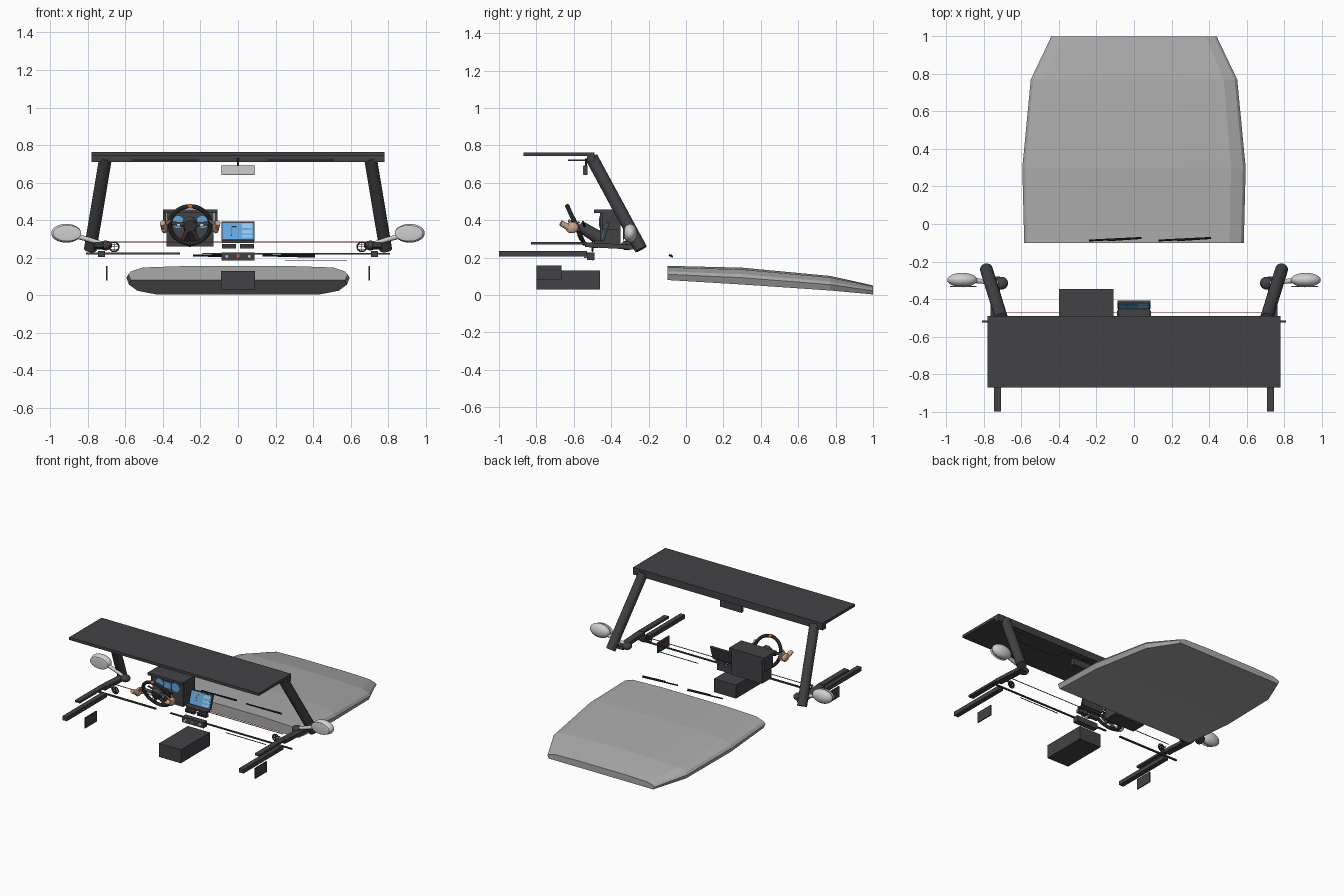
import bpy, bmesh, math
from mathutils import Vector, Matrix

if "Cube" in bpy.data.objects:
    bpy.data.objects.remove(bpy.data.objects["Cube"])


def material(name, r, g, b):
    m = bpy.data.materials.new(name)
    m.use_nodes = True
    m.diffuse_color = (r, g, b, 1)
    m.node_tree.nodes["Principled BSDF"].inputs["Base Color"].default_value = (r, g, b, 1)
    return m


DARK = material("charcoal trim", .055, .055, .062)
BLACK = material("black rubber", .02, .02, .022)
PAINT = material("grey paint", .40, .40, .40)
LIGHT = material("light grey shell", .62, .62, .62)
BLUE = material("screen blue", .12, .38, .75)
PALE = material("pale screen blue", .35, .65, .9)
SKIN = material("skin", .62, .38, .26)
ORANGE = material("orange accent", .65, .13, .04)


def finish(name, bm, mat, smooth=False):
    bmesh.ops.recalc_face_normals(bm, faces=bm.faces)
    me = bpy.data.meshes.new(name)
    bm.to_mesh(me)
    bm.free()
    me.materials.append(mat)
    ob = bpy.data.objects.new(name, me)
    bpy.context.collection.objects.link(ob)
    if smooth:
        bpy.ops.object.select_all(action="DESELECT")
        ob.select_set(True)
        bpy.context.view_layer.objects.active = ob
        bpy.ops.object.shade_smooth_by_angle(angle=math.radians(40))
    return ob


def box(name, mat, center, size, tilt=0):
    bm = bmesh.new()
    bmesh.ops.create_cube(bm, matrix=Matrix.Translation(center) @ Matrix.Rotation(tilt, 4, "X")
                          @ Matrix.Diagonal((*size, 1)))
    return finish(name, bm, mat)


def rod(name, mat, a, b, r, r2=None, sides=20):
    a, b = Vector(a), Vector(b)
    d = b - a
    bm = bmesh.new()
    bmesh.ops.create_cone(bm, cap_ends=True, segments=sides, radius1=r, radius2=r2 or r, depth=d.length,
                          matrix=Matrix.Translation((a + b) / 2) @ d.to_track_quat("Z", "Y").to_matrix().to_4x4())
    return finish(name, bm, mat, True)


def ball(name, mat, center, size):
    bm = bmesh.new()
    bmesh.ops.create_uvsphere(bm, u_segments=24, v_segments=14, radius=1,
                              matrix=Matrix.Translation(center) @ Matrix.Diagonal((*size, 1)))
    return finish(name, bm, mat, True)


def ring(name, mat, matrix, R, r, start=0, end=360, n=40, m=10):
    bm = bmesh.new()
    full = end - start == 360
    loops = []
    for i in range(n if full else n + 1):
        t = math.radians(start + (end - start) * i / n)
        loops.append([bm.verts.new(matrix @ Vector(((R + r * math.cos(u)) * math.cos(t),
                      (R + r * math.cos(u)) * math.sin(t), r * math.sin(u))))
                      for u in (math.tau * j / m for j in range(m))])
    for a, b in zip(loops, loops[1:] + (loops[:1] if full else [])):
        for j in range(m):
            bm.faces.new((a[j], b[j], b[(j + 1) % m], a[(j + 1) % m]))
    if not full:
        bm.faces.new(loops[0])
        bm.faces.new(loops[-1])
    return finish(name, bm, mat, True)


# Bonnet: lofted sections of (y, half width, top, bottom)
bm = bmesh.new()
loops = []
for y, w, top, low in ((-.1, .585, .157, .08), (.3, .595, .147, .056), (.77, .55, .103, .024), (1, .44, .052, .003)):
    h = top - low
    half = [(w * .45, top - .001), (w * .87, top - h * .12), (w * .975, top - h * .4),
            (w, top - h * .6), (w * .975, low)]
    pts = half + [(-x, z) for x, z in reversed(half)]
    loops.append([bm.verts.new((x, y, z)) for x, z in pts])
for a, b in zip(loops, loops[1:]):
    for j in range(len(a)):
        k = (j + 1) % len(a)
        bm.faces.new((a[j], a[k], b[k], b[j]))
bm.faces.new(loops[0])
bm.faces.new(loops[-1])
finish("bonnet", bm, PAINT)

# Wipers
for i, x in enumerate((-.24, .13)):
    rod(f"wiper_{i}", BLACK, (x, -.088, .212), (x + .28, -.074, .205), .005, sides=8)
    rod(f"wiper_arm_{i}", BLACK, (x + .1, -.088, .214), (x + .28, -.076, .212), .004, sides=8)

# Roof, header rail and interior mirror
box("roof_panel", DARK, (0, -.68, .752), (1.56, .38, .02))
box("header_rail", DARK, (0, -.51, .735), (1.56, .04, .05))
for i, x in enumerate((-.385, .335)):
    box(f"sun_visor_{i}", DARK, (x, -.58, .72), (.35, .1, .01))
rod("mirror_stem", BLACK, (0, -.535, .73), (0, -.535, .68), .006, sides=10)
box("inner_mirror_body", DARK, (0, -.537, .666), (.176, .02, .05))
box("inner_mirror_glass", LIGHT, (0, -.549, .666), (.17, .006, .046))

# Parts repeated on both sides
for s, side in ((1, "left"), (-1, "right")):
    rod(f"{side}_pillar", DARK, (s * .705, -.505, .735), (s * .787, -.24, .245), .034, sides=24)
    ball(f"{side}_mirror_shell", LIGHT, (s * .915, -.298, .33), (.08, .038, .05))
    ball(f"{side}_mirror_glass", LIGHT, (s * .91, -.333, .33), (.075, .004, .043))
    rod(f"{side}_mirror_arm", LIGHT, (s * .86, -.3, .315), (s * .72, -.315, .275), .014, .01)
    ball(f"{side}_mirror_mount", DARK, (s * .705, -.315, .265), (.034, .034, .026))
    box(f"{side}_armrest", DARK, (s * .727, -.765, .22), (.036, .47, .03))
    box(f"{side}_door_sill", DARK, (s * .74, -.68, .277), (.04, .3, .015))
    box(f"{side}_door_sill_front", DARK, (s * .74, -.41, .262), (.05, .26, .025), math.radians(-3))
    box(f"{side}_door_pocket", DARK, (s * .7, -.733, .118), (.008, .135, .078))
    face = Matrix.Translation((s * .66, -.5, .258)) @ Matrix.Rotation(math.pi / 2, 4, "X")
    ring(f"{side}_vent_rim", DARK, face, .025, .004, n=24, m=8)
    for k in (-1, 0, 1):
        box(f"{side}_vent_slat_{k}", DARK, (s * .66, -.5, .258 + k * .012), (.044, .01, .003))
    box(f"{side}_vent_bar", DARK, (s * .66, -.5, .258), (.003, .01, .046))
    rod(f"{side}_vent_light", ORANGE, (s * .69, -.505, .272), (s * .69, -.495, .272), .006, sides=10)

# Dashboard strips
box("dash_strip_right", DARK, (-.56, -.52, .222), (.5, .012, .01))
box("dash_strip_left", DARK, (.31, -.52, .222), (1, .012, .008))
box("ambient_strip", ORANGE, (0, -.47, .284), (1.4, .004, .004))
box("glovebox_seam", DARK, (.415, -.5, .186), (.33, .004, .004))

# Instrument binnacle
box("binnacle", DARK, (-.255, -.405, .35), (.25, .11, .18))
box("binnacle_hood", DARK, (-.255, -.42, .447), (.29, .145, .018))
for s in (-1, 1):
    box(f"binnacle_cheek_{s}", DARK, (-.255 + s * .137, -.4, .4), (.016, .1, .1))
    rod(f"gauge_{s}", BLUE, (-.255 + s * .065, -.463, .39), (-.255 + s * .065, -.459, .39), .032, sides=24)
box("cluster_display", BLUE, (-.255, -.462, .39), (.06, .005, .045))

# Steering wheel, built around its own axis
wheel = Matrix.Translation((-.255, -.59, .375)) @ Matrix.Rotation(math.radians(114), 4, "X")
ring("wheel_rim", BLACK, wheel, .108, .012)
ring("wheel_mark", ORANGE, wheel, .108, .0128, 85, 95, 4)
rod("wheel_hub", DARK, wheel @ Vector((0, 0, -.014)), wheel @ Vector((0, 0, .016)), .042, .034, 24)
for i, a in enumerate((5, 175, 245, 295)):
    t = math.radians(a)
    out = Vector((math.cos(t), math.sin(t), 0))
    rod(f"wheel_spoke_{i}", DARK, wheel @ (out * .03), wheel @ (out * .105), .013, .009, 10)
    if i > 1:
        rod(f"spoke_accent_{i}", ORANGE, wheel @ (out * .06 + Vector((0, 0, .011))),
            wheel @ (out * .095 + Vector((0, 0, .011))), .004, sides=8)
for s in (-1, 1):
    box(f"wheel_buttons_{s}", LIGHT, wheel @ Vector((s * .062, .004, .014)), (.018, .006, .012))
    rod(f"column_stalk_{s}", BLACK, (-.255, -.54, .36), (-.255 + s * .1, -.55, .39), .006, sides=8)
rod("steering_column", DARK, (-.255, -.57, .37), (-.255, -.44, .29), .03, .038)

# Hands on the rim
for s, side in ((1, "left"), (-1, "right")):
    cx = -.255 + s * .125
    ball(f"{side}_palm", SKIN, (cx + s * .012, -.61, .36), (.018, .035, .03))
    for k in range(4):
        z = .345 + k * .013
        rod(f"{side}_finger_{k}", SKIN, (cx + s * .012, -.6, z), (cx - s * .018, -.572, z + .004), .007, .006, 8)
    rod(f"{side}_thumb", SKIN, (cx + s * .005, -.62, .375), (cx - s * .022, -.625, .4), .008, .006, 8)
    rod(f"{side}_wrist", SKIN, (cx + s * .012, -.625, .36), (cx + s * .022, -.67, .385), .018, .015, 12)

# Centre screen, tilted back
tilt = math.radians(-18)
screen = Matrix.Translation((0, -.43, .34)) @ Matrix.Rotation(tilt, 4, "X")
box("screen_body", DARK, screen.translation, (.176, .014, .104), tilt)
box("screen_face", BLUE, screen @ Vector((0, -.008, 0)), (.164, .004, .09), tilt)
for i, (x, z, w, h) in enumerate(((.048, .027, .055, .025), (.048, -.005, .055, .02), (.048, -.03, .055, .015))):
    box(f"screen_tile_{i}", PALE, screen @ Vector((x, -.0105, z)), (w, .002, h), tilt)
box("screen_route", ORANGE, screen @ Vector((-.035, -.0105, 0)), (.005, .002, .05), tilt)
box("screen_route_turn", ORANGE, screen @ Vector((-.022, -.0105, .025)), (.026, .002, .005), tilt)
box("screen_base", DARK, (0, -.47, .285), (.17, .04, .012))

# Centre vents, switch block and console
for s in (-1, 1):
    box(f"centre_vent_{s}", DARK, (s * .049, -.485, .262), (.075, .03, .024))
    box(f"centre_vent_slat_{s}", BLACK, (s * .049, -.502, .262), (.065, .005, .004))
    rod(f"dial_{s}", LIGHT, (s * .06, -.545, .207), (s * .06, -.525, .207), .01, sides=16)
box("switch_block", DARK, (0, -.51, .207), (.176, .04, .042))
rod("hazard_button", ORANGE, (0, -.536, .21), (0, -.528, .21), .009, sides=16)
box("console", DARK, (0, -.63, .08), (.18, .34, .1))
